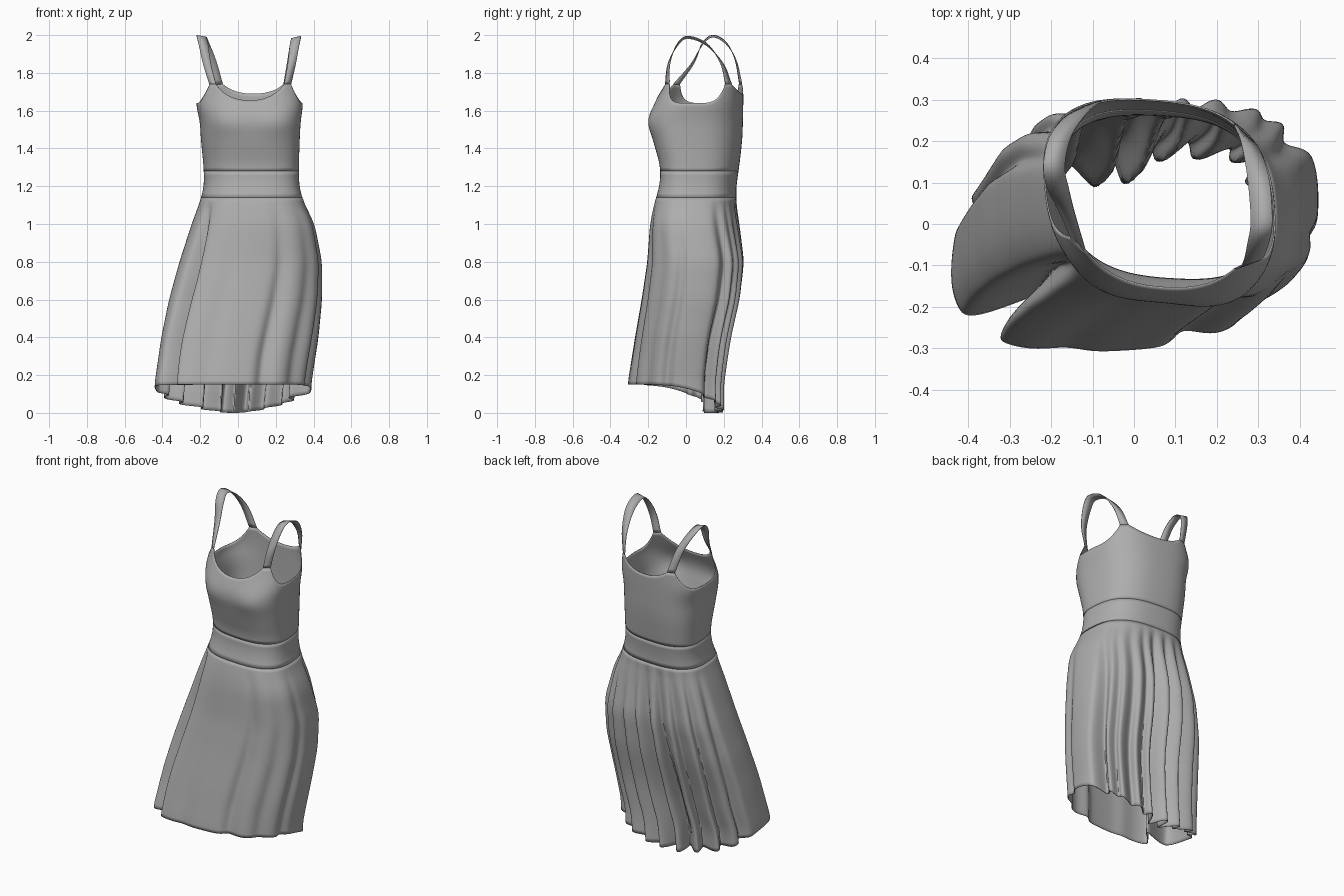
import bpy
import math
from mathutils import Vector

old = bpy.data.objects.get("Cube")
if old:
    bpy.data.objects.remove(old, do_unlink=True)

# Cloth material
cloth = bpy.data.materials.new("grey cloth")
cloth.use_nodes = True
GREY = (0.42, 0.42, 0.42, 1)
cloth.diffuse_color = GREY
shader = cloth.node_tree.nodes["Principled BSDF"]
shader.inputs["Base Color"].default_value = GREY
shader.inputs["Roughness"].default_value = 0.8

# Body sections: height, x min, x max, y min, y max, twist
SECTIONS = [
    (0.15, -0.44, 0.385, -0.31, 0.21, -0.15),
    (0.4, -0.405, 0.425, -0.27, 0.25, -0.1),
    (0.6, -0.365, 0.445, -0.235, 0.295, -0.05),
    (0.8, -0.31, 0.445, -0.205, 0.315, 0),
    (1.0, -0.245, 0.405, -0.19, 0.285, 0.08),
    (1.12, -0.2, 0.345, -0.165, 0.265, 0.1),
    (1.2, -0.178, 0.322, -0.138, 0.265, 0.14),
    (1.3, -0.18, 0.32, -0.133, 0.28, 0.16),
    (1.45, -0.195, 0.325, -0.175, 0.297, 0.16),
    (1.55, -0.2, 0.33, -0.197, 0.3, 0.16),
    (1.64, -0.225, 0.345, -0.165, 0.302, 0.16),
    (1.7, -0.205, 0.33, -0.135, 0.302, 0.16),
    (1.8, -0.19, 0.315, -0.11, 0.298, 0.16),
]
WAIST, BAND_TOP, STRAP_Z = 1.14, 1.28, 1.74
STRAP_ANGLES = (-45, 46, 126, 226)
STRAP_HALF = 5
# Skirt folds: angle, width, depth
FOLDS = [(34, 6, 0.2), (48, 4, 0.13), (61, 5, 0.18), (75, 4, 0.22),
         (89, 5, 0.42), (106, 5, 0.42), (121, 5, 0.28), (137, 4, 0.18),
         (156, 5, 0.12), (221, 5, 0.38), (252, 8, 0.04), (294, 6, 0.11),
         (318, 7, 0.06), (342, 6, 0.06)]


def section(z):
    for low, high in zip(SECTIONS, SECTIONS[1:]):
        if z <= high[0]:
            break
    u = min(1, max(0, (z - low[0]) / (high[0] - low[0])))
    return [a + (b - a) * u for a, b in zip(low[1:], high[1:])]


def smooth_section(z):
    rows = [section(z + d * 0.015) for d in range(-3, 4)]
    return [sum(column) / len(rows) for column in zip(*rows)]


def angle_gap(a, b):
    return (a - b + 180) % 360 - 180


def body_point(angle, z, scale=1.0):
    # Slightly squared oval
    x0, x1, y0, y1, twist = smooth_section(z)
    t = math.radians(angle)
    scale *= 1 + 0.09 * math.sin(2 * t - twist) ** 2
    return Vector(((x0 + x1) / 2 + (x1 - x0) / 2 * math.cos(t) * scale,
                   (y0 + y1) / 2 + (y1 - y0) / 2 * math.sin(t - twist) * scale, z))


def bodice_point(angle, z):
    bust = sum(math.exp(-(angle_gap(angle, a) / 20) ** 2 - ((z - 1.54) / 0.07) ** 2)
               for a in (242, 298))
    return body_point(angle, z, 1 + 0.04 * bust)


def skirt_point(angle, z):
    strength = min(1, max(0, (1.12 - z) / 0.8)) ** 0.7
    sway = 3 * math.sin(5 * z) * strength
    dent = sum(d * math.exp(-(angle_gap(angle + sway, a) / w) ** 2) for a, w, d in FOLDS)
    return body_point(angle, z, 1 - strength * dent)


def neckline(angle):
    # Squarish armholes, rounder necklines, flat tabs at the straps
    scoops = ((1.64, 5), (1.69, 2.3), (1.64, 5), (1.655, 2.3))
    for i, (low, power) in enumerate(scoops):
        start = STRAP_ANGLES[i] + STRAP_HALF
        end = STRAP_ANGLES[(i + 1) % 4] - STRAP_HALF + (360 if i == 3 else 0)
        u = abs(angle_gap(angle, (start + end) / 2)) / ((end - start) / 2)
        if u < 1:
            return low + (STRAP_Z - low) * u ** power
    return STRAP_Z


def hem(angle):
    return 0.15 - 0.15 * ((1 + math.sin(math.radians(angle))) / 2) ** 3


def make_sheet(name, rows, closed, offset):
    columns = len(rows[0])
    verts = [p for row in rows for p in row]
    faces = []
    for j in range(len(rows) - 1):
        for i in range(columns if closed else columns - 1):
            k = (i + 1) % columns
            faces.append((j * columns + i, j * columns + k,
                          (j + 1) * columns + k, (j + 1) * columns + i))
    mesh = bpy.data.meshes.new(name)
    mesh.from_pydata(verts, [], faces)
    mesh.materials.append(cloth)
    obj = bpy.data.objects.new(name, mesh)
    bpy.context.collection.objects.link(obj)
    thick = obj.modifiers.new("cloth thickness", "SOLIDIFY")
    thick.thickness = 0.004
    thick.offset = offset
    bpy.ops.object.select_all(action="DESELECT")
    obj.select_set(True)
    bpy.context.view_layer.objects.active = obj
    bpy.ops.object.shade_smooth_by_angle(angle=math.radians(50))


def make_tube(name, point, bottom, top, steps, columns):
    rows = []
    for j in range(steps + 1):
        row = []
        for i in range(columns):
            a = 360 * i / columns
            low, high = bottom(a), top(a)
            row.append(point(a, low + (high - low) * j / steps))
        rows.append(row)
    make_sheet(name, rows, True, -1)


# Skirt, waistband and bodice, meeting edge to edge
make_tube("skirt", skirt_point, hem, lambda a: WAIST, 50, 360)
make_tube("waistband", bodice_point, lambda a: WAIST, lambda a: BAND_TOP, 6, 360)
make_tube("bodice", bodice_point, lambda a: BAND_TOP, neckline, 22, 360)


def spline(points, steps=6):
    pts = [points[0] * 2 - points[1]] + points + [points[-1] * 2 - points[-2]]
    result = []
    for a, b, c, d in zip(pts, pts[1:], pts[2:], pts[3:]):
        for k in range(steps):
            u = k / steps
            result.append(b + (c - a) * (u / 2) + (a * 2 - b * 5 + c * 4 - d) * (u * u / 2)
                          + (b * 3 - a - c * 3 + d) * (u ** 3 / 2))
    return result + [points[-1]]


def make_strap(name, front, back, middle, lean):
    def tab(angle, sign):
        a = body_point(angle - STRAP_HALF, STRAP_Z)
        b = body_point(angle + STRAP_HALF, STRAP_Z)
        return (a + b) / 2, (b - a) * (sign / 2)
    start, start_width = tab(front, 1)
    end, end_width = tab(back, -1)
    top_width = Vector((0.026, 0, lean))
    centres = spline([start] + [Vector(p) for p in middle] + [end])
    widths = spline([start_width, start_width.lerp(top_width, 0.5), top_width, top_width,
                     top_width, end_width.lerp(top_width, 0.5), end_width])
    rows = [[c - w, c + w] for c, w in zip(centres, widths)]
    make_sheet(name, rows, False, 0)


# Shoulder straps
make_strap("left_strap", STRAP_ANGLES[0], STRAP_ANGLES[1],
           [(0.285, -0.09, 1.85), (0.3, -0.045, 1.95), (0.308, 0.01, 1.988),
            (0.3, 0.11, 1.95), (0.28, 0.19, 1.85)], 0.006)
make_strap("right_strap", STRAP_ANGLES[3], STRAP_ANGLES[2],
           [(-0.165, 0.035, 1.85), (-0.183, 0.085, 1.95), (-0.193, 0.14, 1.994),
            (-0.178, 0.21, 1.96), (-0.14, 0.262, 1.87)], -0.005)
